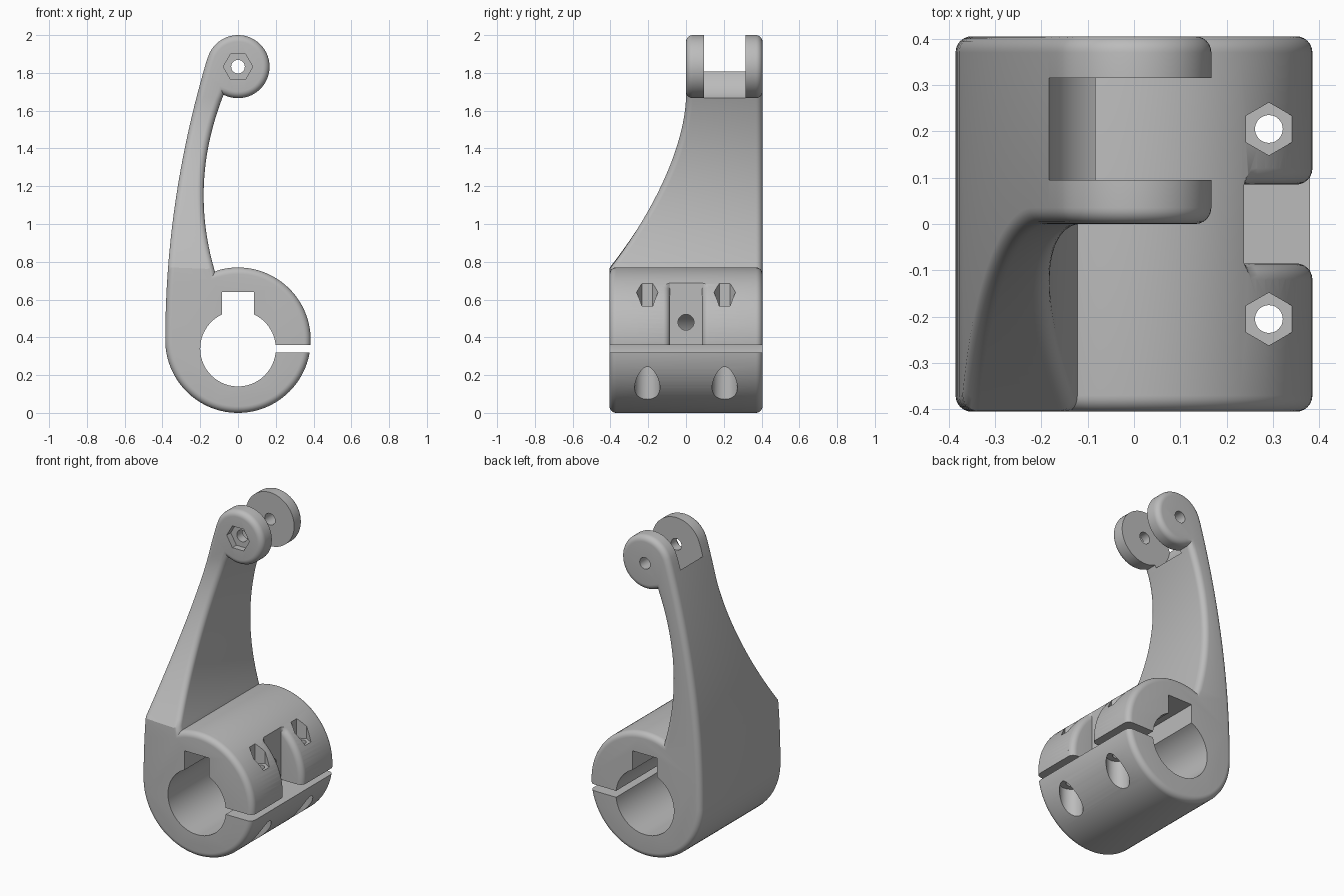
import bpy, bmesh, math
from math import sin, cos, radians, atan2, degrees

old = bpy.data.objects.get("Cube")
if old:
    bpy.data.objects.remove(old)

HUB_Z, HUB_R = 0.385, 0.385
KNOB_Z, KNOB_R = 1.833, 0.167
BORE_Z = 0.34
BACK, FILLET = 0.405, 0.035

metal = bpy.data.materials.new("plain grey")
metal.use_nodes = True
grey = (0.5, 0.5, 0.5, 1)
metal.diffuse_color = grey
metal.node_tree.nodes["Principled BSDF"].inputs["Base Color"].default_value = grey


def make_object(name, bm):
    bmesh.ops.recalc_face_normals(bm, faces=bm.faces)
    mesh = bpy.data.meshes.new(name)
    bm.to_mesh(mesh)
    bm.free()
    mesh.materials.append(metal)
    obj = bpy.data.objects.new(name, mesh)
    bpy.context.collection.objects.link(obj)
    return obj


def bridge(bm, rings):
    for a, b in zip(rings, rings[1:]):
        for i in range(len(a)):
            j = (i + 1) % len(a)
            bm.faces.new((a[i], a[j], b[j], b[i]))


def solid(name, rings):
    """Closed loft through rings of points."""
    bm = bmesh.new()
    rings = [[bm.verts.new(p) for p in ring] for ring in rings]
    bridge(bm, rings)
    bm.faces.new(rings[0])
    bm.faces.new(rings[-1])
    return make_object(name, bm)


def prism(name, axis, pts, lo, hi):
    place = {"x": lambda u, v, w: (w, u, v),
             "y": lambda u, v, w: (u, w, v),
             "z": lambda u, v, w: (u, v, w)}[axis]
    return solid(name, [[place(u, v, w) for u, v in pts] for w in (lo, hi)])


def polygon(u, v, r, n, turn=0):
    return [(u + r * cos(2 * math.pi * i / n + turn),
             v + r * sin(2 * math.pi * i / n + turn)) for i in range(n)]


def rect(u0, u1, v0, v1):
    return [(u0, v0), (u1, v0), (u1, v1), (u0, v1)]


def arc(cz, r, start, end, n):
    """Arc points strictly between both end angles."""
    angles = [radians(start + (end - start) * i / n) for i in range(1, n)]
    return [(r * cos(a), cz + r * sin(a)) for a in angles]


# Side curves of the arm and its tapering front
def left_edge(z):
    return (-0.385 + 0.1 * (z - HUB_Z) ** 2, z)


def right_edge(z):
    return (-0.182 + 0.37 * (z - 1.15) ** 2, z)


def front_y(z):
    u = min(max((z - 0.77) / 0.89, 0), 1)
    return -BACK * (1 - u) ** 1.7


# Outline: right side up, round the knob, left side down, round the hub
low, high, steps = 0.748, 1.684, 28
zs = [low] + [0.772 + (high - 0.772) * i / steps for i in range(steps + 1)]
n = len(zs)


def angle_on(point, cz):
    return degrees(atan2(point[1] - cz, point[0])) % 360


outline = [right_edge(z) for z in zs]
outline += arc(KNOB_Z, KNOB_R, angle_on(outline[-1], KNOB_Z), 523, 56)
outline += [left_edge(z) for z in (1.86, 1.8, 1.74)]
top_left = len(outline)
outline += [left_edge(z) for z in reversed(zs)]
outline += [left_edge(z) for z in (0.66, 0.57, 0.48)]
outline += arc(HUB_Z, HUB_R, 176, angle_on(outline[0], HUB_Z) + 360, 80)
count = len(outline)


def inset(i, d):
    """Point i moved inward along the mitre of its two edges."""
    (ax, az), (bx, bz), (cx, cz) = outline[i - 1], outline[i], outline[(i + 1) % count]
    l1, l2 = math.hypot(bx - ax, bz - az), math.hypot(cx - bx, cz - bz)
    n1 = (-(bz - az) / l1, (bx - ax) / l1)
    n2 = (-(cz - bz) / l2, (cx - bx) / l2)
    k = d / (1 + n1[0] * n2[0] + n1[1] * n2[1])
    return bx + k * (n1[0] + n2[0]), bz + k * (n1[1] + n2[1])


# Lever body with rounded front and back rims
bm = bmesh.new()
front, back = [], []
for k in range(7):
    a = radians(15 * k)
    d, dy = FILLET * (1 - sin(a)), FILLET * (1 - cos(a))
    ring = [inset(i, d) for i in range(count)]
    front.append([bm.verts.new((x, front_y(outline[i][1]) + dy, z))
                  for i, (x, z) in enumerate(ring)])
    back.append([bm.verts.new((x, BACK - dy, z)) for x, z in ring])
bridge(bm, front + back[::-1])
for cap in (front[0], back[0]):
    bm.faces.new(cap[n - 1:top_left + 1])
    bm.faces.new(cap[top_left + n - 1:] + [cap[0]])
    for i in range(n - 1):
        j = top_left + n - 1 - i
        bm.faces.new((cap[i], cap[i + 1], cap[j - 1], cap[j]))
body = make_object("clamp_lever", bm)

# Bore, keyway and clamping slit
cutters = [
    prism("bore", "y", polygon(0, BORE_Z, 0.2, 72), -1, 1),
    prism("keyway", "y", rect(-0.085, 0.085, 0.4, 0.64), -1, 1),
    prism("slit", "y", rect(0.1, 0.6, 0.32, 0.36), -1, 1),
]

# Gap between the clamp ears, flared at the rim
half = [(0.2, 0.085)]
half += [(HUB_R - FILLET + FILLET * sin(radians(15 * k)),
          0.085 + FILLET * (1 - cos(radians(15 * k)))) for k in range(7)]
half += [(0.45, 0.085 + FILLET)]
section = half + [(r, -y) for r, y in reversed(half)]
rings = []
for step in range(23):
    t = radians(-8 + 3 * step)
    wall = 0.237 / cos(t)
    ring = []
    for i, (r, y) in enumerate(section):
        order = min(i, len(section) - 1 - i)
        r = wall if order == 0 else max(r, wall + 0.001 * order)
        ring.append((r * cos(t), y, HUB_Z + r * sin(t)))
    rings.append(ring)
cutters.append(solid("ear_gap", rings))
cutters.append(prism("set_screw_hole", "x", polygon(0, 0.48, 0.042, 32), 0.05, 0.3))

# Clamp bolts: through hole, nut pocket above, head recess below
for y in (-0.205, 0.205):
    cutters += [
        prism("bolt_hole", "z", polygon(0.291, y, 0.03, 32), -0.2, 1),
        prism("nut_pocket", "z", polygon(0.291, y, 0.057, 6, math.pi / 6), 0.563, 0.9),
        prism("head_recess", "z", polygon(0.291, y, 0.067, 40), -0.2, 0.255),
    ]

# Fork slot, pivot hole and pivot nut pocket
cutters += [
    prism("fork_slot", "y", polygon(0, KNOB_Z, 0.185, 96), 0.095, 0.315),
    prism("pivot_hole", "y", polygon(0, KNOB_Z, 0.036, 32), -0.3, 0.6),
    prism("pivot_nut_pocket", "y", polygon(0, KNOB_Z, 0.078, 6), -0.3, 0.04),
]

bpy.ops.object.select_all(action="DESELECT")
bpy.context.view_layer.objects.active = body
body.select_set(True)
for cutter in cutters:
    cutter.hide_render = True
    mod = body.modifiers.new(cutter.name, "BOOLEAN")
    mod.operation, mod.solver, mod.object = "DIFFERENCE", "EXACT", cutter
    bpy.ops.object.modifier_apply(modifier=mod.name)
    bpy.data.objects.remove(cutter)

bpy.ops.object.shade_smooth_by_angle(angle=radians(28))
